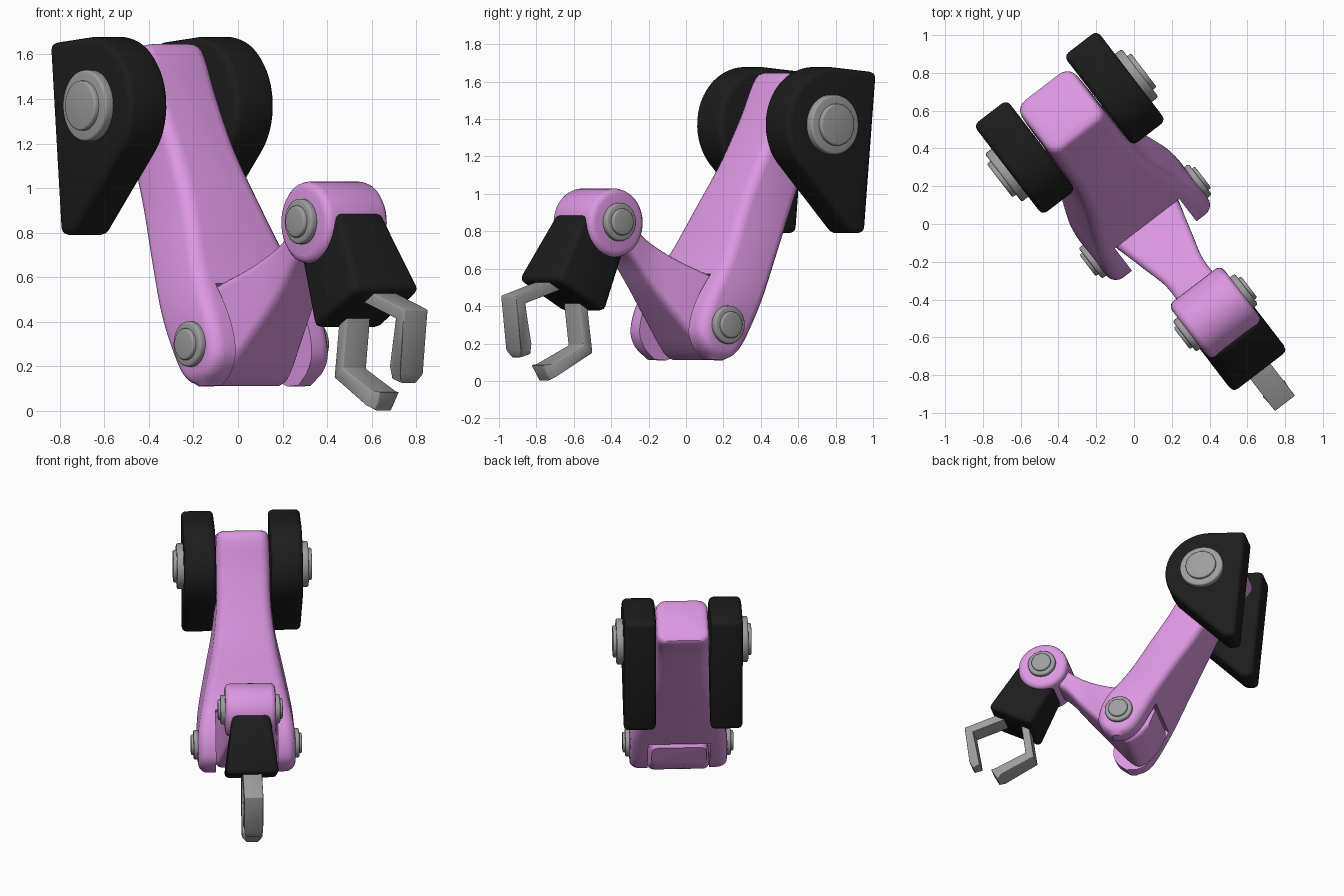
import bpy, bmesh, math
from mathutils import Vector

if "Cube" in bpy.data.objects:
    bpy.data.objects.remove(bpy.data.objects["Cube"])

# The arm lies along a diagonal: s = forward, t = sideways from its mid plane, z = up
A = math.radians(-52.5)
U = Vector((math.cos(A), math.sin(A), 0))
V = Vector((-math.sin(A), math.cos(A), 0))


def P(s, t, z):
    return U * s + V * (t + 0.056) + Vector((0, 0, z))


def material(name, col):
    m = bpy.data.materials.new(name)
    m.diffuse_color = (*col, 1)
    m.use_nodes = True
    m.node_tree.nodes["Principled BSDF"].inputs["Base Color"].default_value = m.diffuse_color
    return m


PINK = material("pink", (0.72, 0.31, 0.76))
BLACK = material("black", (0.012, 0.012, 0.012))
GREY = material("grey", (0.34, 0.34, 0.34))


def finish(name, bm, mat=None, bevel=0.0, cutter=None):
    bmesh.ops.recalc_face_normals(bm, faces=bm.faces)
    me = bpy.data.meshes.new(name)
    bm.to_mesh(me)
    bm.free()
    ob = bpy.data.objects.new(name, me)
    bpy.context.collection.objects.link(ob)
    if mat:
        me.materials.append(mat)
    bpy.ops.object.select_all(action='DESELECT')
    ob.select_set(True)
    bpy.context.view_layer.objects.active = ob
    if cutter:
        m = ob.modifiers.new("slot", 'BOOLEAN')
        m.operation = 'DIFFERENCE'
        m.object = cutter
        bpy.ops.object.modifier_apply(modifier=m.name)
    if bevel:
        m = ob.modifiers.new("bevel", 'BEVEL')
        m.width, m.segments = bevel, 3
        m.limit_method, m.angle_limit = 'ANGLE', math.radians(30)
        bpy.ops.object.modifier_apply(modifier=m.name)
    bpy.ops.object.shade_smooth_by_angle(angle=math.radians(35))
    return ob


def prism(name, pts, t0, t1, mat=None, bevel=0.0, taper=None):
    """Side profile (s, z) extruded sideways from t0 to t1; taper scales t per point."""
    taper = taper or [1] * len(pts)
    bm = bmesh.new()
    a = [bm.verts.new(P(s, t0 * k, z)) for (s, z), k in zip(pts, taper)]
    b = [bm.verts.new(P(s, t1 * k, z)) for (s, z), k in zip(pts, taper)]
    n = len(pts)
    for i in range(n):
        j = (i + 1) % n
        bm.faces.new((a[i], a[j], b[j], b[i]))
    bm.faces.new(a)
    bm.faces.new(b)
    return finish(name, bm, mat, bevel)


def arc(s, z, r, a0=0, a1=360, n=40):
    m = n if a1 - a0 == 360 else n + 1
    return [(s + r * math.cos(math.radians(a0 + (a1 - a0) * i / n)),
             z + r * math.sin(math.radians(a0 + (a1 - a0) * i / n))) for i in range(m)]


def loft(name, secs, rad, mat, cutter=None, steps=5):
    """Rounded-rectangle sections (s0, z0, s1, z1, half width), smoothly interpolated."""
    full = []
    for i in range(len(secs) - 1):
        p = [secs[max(0, min(len(secs) - 1, i + d))] for d in (-1, 0, 1, 2)]
        for k in range(steps):
            u = k / steps
            full.append([0.5 * (2 * b + (c - a) * u + (2 * a - 5 * b + 4 * c - d) * u * u
                                + (3 * b - a - 3 * c + d) * u ** 3) for a, b, c, d in zip(*p)])
    full.append(secs[-1])
    bm = bmesh.new()
    rings = []
    for s0, z0, s1, z1, w in full:
        L = math.hypot(s1 - s0, z1 - z0)
        r = min(rad, 0.45 * L, 0.45 * w * 2)
        ring = []
        for q, (sx, sy) in enumerate(((1, 1), (-1, 1), (-1, -1), (1, -1))):
            for k in range(6):
                a = math.radians(90 * q + 18 * k)
                x = sx * (L / 2 - r) + r * math.cos(a)
                y = sy * (w - r) + r * math.sin(a)
                f = 0.5 + x / L
                ring.append(bm.verts.new(P(s0 + (s1 - s0) * f, y, z0 + (z1 - z0) * f)))
        rings.append(ring)
    for a, b in zip(rings, rings[1:]):
        for i in range(24):
            j = (i + 1) % 24
            bm.faces.new((a[i], a[j], b[j], b[i]))
    bm.faces.new(rings[0])
    bm.faces.new(rings[-1])
    return finish(name, bm, mat, 0, cutter)


# Upper arm with a forked lower end
slot = prism("fork_slot_cutter", [(-0.4, 0.34), (-0.22, 0.395), (-0.13, 0.48), (-0.03, 0.55),
                                  (0.05, 0.575), (0.4, 0.6), (0.5, -0.1), (-0.4, -0.1)], -0.215, 0.215)
loft("upper_arm", [
    (-0.83, 1.52, -0.59, 1.645, 0.145), (-0.87, 1.47, -0.53, 1.62, 0.18),
    (-0.76, 1.34, -0.43, 1.40, 0.187), (-0.65, 1.15, -0.305, 1.17, 0.19),
    (-0.525, 0.92, -0.165, 0.93, 0.222), (-0.38, 0.67, -0.02, 0.66, 0.282),
    (-0.24, 0.42, 0.135, 0.44, 0.332), (-0.12, 0.21, 0.19, 0.28, 0.338),
    (-0.05, 0.135, 0.16, 0.18, 0.333), (0.01, 0.11, 0.09, 0.115, 0.305)], 0.065, PINK, slot)
bpy.data.objects.remove(slot)

# Lower arm, narrowing to the wrist
loft("lower_arm", [
    (-0.155, 0.21, -0.215, 0.36, 0.19), (-0.09, 0.145, -0.14, 0.48, 0.207),
    (0.02, 0.12, 0.0, 0.555, 0.212), (0.19, 0.30, 0.20, 0.645, 0.165),
    (0.35, 0.49, 0.35, 0.735, 0.125), (0.46, 0.63, 0.46, 0.82, 0.12),
    (0.56, 0.72, 0.58, 0.93, 0.12)], 0.045, PINK)

# Wrist barrel
prism("wrist_barrel", arc(0.635, 0.845, 0.184), -0.175, 0.175, PINK, 0.035)

# Shoulder plates and stepped pivot caps on both sides
plate = arc(-0.64, 1.37, 0.308, -42, 90, 20) + [(-0.935, 1.65), (-0.855, 0.79), (-0.77, 0.79)]
for side, g in (("left", -1), ("right", 1)):
    prism("shoulder_plate_" + side, plate, g * 0.19, g * 0.412, BLACK, 0.032)
    for joint, s, z, r, t in (("shoulder", -0.615, 1.37, 0.16, 0.40),
                              ("elbow", 0.025, 0.30, 0.102, 0.325),
                              ("wrist", 0.635, 0.85, 0.102, 0.165)):
        k = 1.35 if joint == "shoulder" else 1
        prism(f"{joint}_cap_{side}", arc(s, z, r), g * t, g * (t + 0.042 * k), GREY, 0.012)
        prism(f"{joint}_pin_{side}", arc(s, z, r * 0.7), g * t, g * (t + 0.06 * k), GREY, 0.01)

# Hand block, wider toward the fingers
prism("hand", [(0.82, 0.90), (1.04, 0.54), (0.725, 0.365), (0.55, 0.70)], -0.187, 0.187,
      BLACK, 0.035, [0.7, 1, 1, 0.7])

# Bent gripper fingers with tapered, hooked tips
fingers = {
    "upper_finger": [(0.97, 0.54), (1.24, 0.455), (1.205, 0.165), (1.185, 0.125),
                     (1.13, 0.145), (1.14, 0.20), (1.175, 0.415), (0.93, 0.49)],
    "lower_finger": [(0.765, 0.45), (0.723, 0.15), (0.965, 0.025), (1.0, 0.0),
                     (1.045, 0.085), (1.0, 0.09), (0.785, 0.19), (0.82, 0.45)]}
for name, pts in fingers.items():
    prism(name, pts, -0.067, 0.067, GREY, 0.005, [1, 1, 1, 0.6, 0.8, 1, 1, 1])
